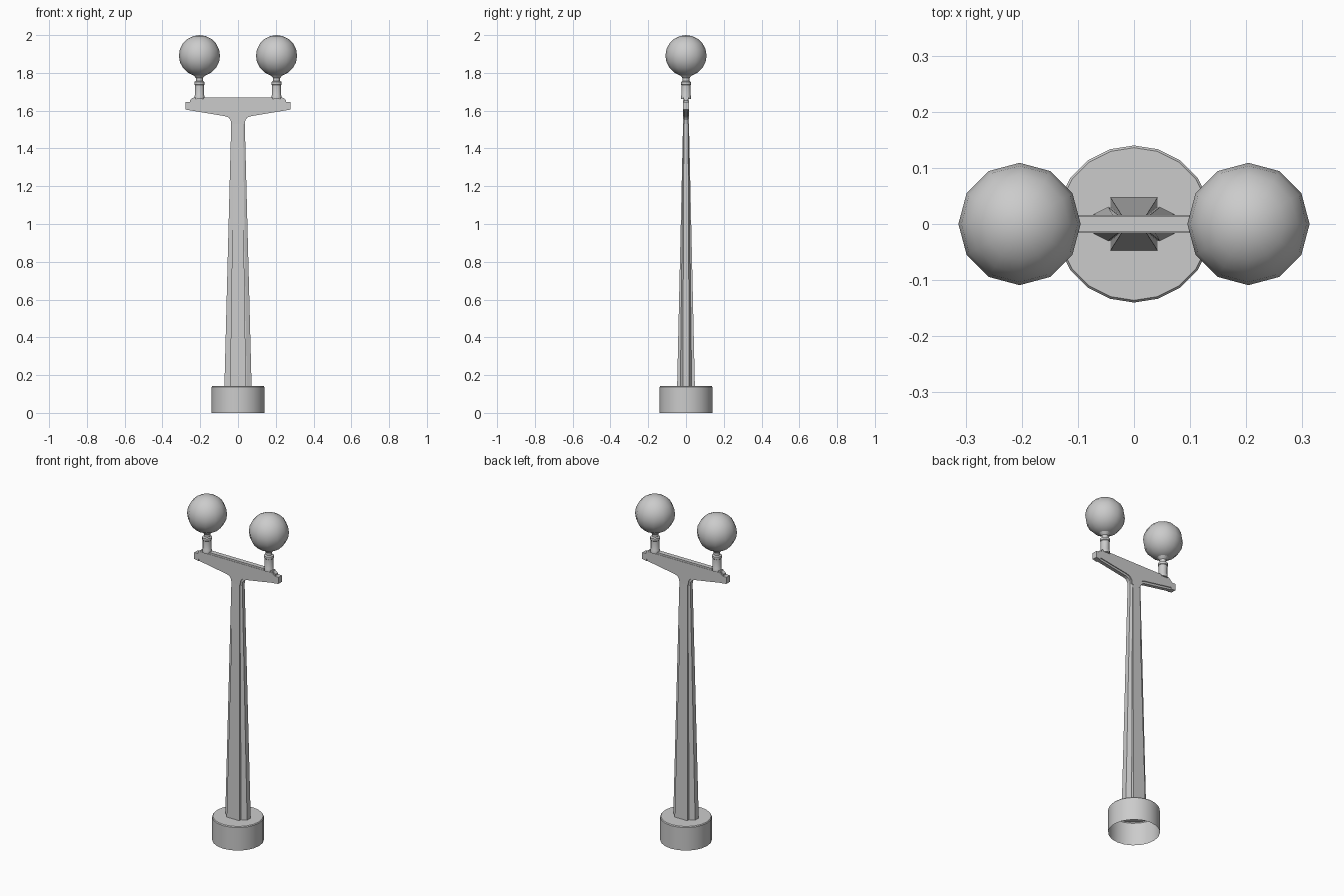
import bpy, bmesh
from math import cos, sin, tau, radians

if "Cube" in bpy.data.objects:
    bpy.data.objects.remove(bpy.data.objects["Cube"])


def make(name, verts, faces, smooth=True, angle=35):
    me = bpy.data.meshes.new(name)
    me.from_pydata(verts, [], faces)
    bm = bmesh.new()
    bm.from_mesh(me)
    bmesh.ops.recalc_face_normals(bm, faces=bm.faces)
    bm.to_mesh(me)
    bm.free()
    ob = bpy.data.objects.new(name, me)
    bpy.context.collection.objects.link(ob)
    if smooth:
        bpy.ops.object.select_all(action='DESELECT')
        bpy.context.view_layer.objects.active = ob
        ob.select_set(True)
        bpy.ops.object.shade_smooth_by_angle(angle=radians(angle))
    return ob


def lathe(name, profile, sides, cx=0.0, cap_bottom=False, cap_top=True):
    verts = [(cx + r * sin(tau * i / sides), r * cos(tau * i / sides), z)
             for r, z in profile for i in range(sides)]
    faces = [(k * sides + i, k * sides + (i + 1) % sides,
              (k + 1) * sides + (i + 1) % sides, (k + 1) * sides + i)
             for k in range(len(profile) - 1) for i in range(sides)]
    if cap_bottom:
        faces.append(tuple(range(sides)))
    if cap_top:
        faces.append(tuple(range(len(verts) - sides, len(verts))))
    return make(name, verts, faces)


def mirrored(half):
    """Complete a right-half outline with its left-half reflection."""
    return half + [(-x, z) for x, z in reversed(half)]


def plate(name, outline, t):
    n = len(outline)
    verts = [(x, y, z) for y in (-t, t) for x, z in outline]
    faces = [tuple(range(n)), tuple(range(n, 2 * n))]
    faces += [(i, (i + 1) % n, n + (i + 1) % n, n + i) for i in range(n)]
    return make(name, verts, faces, smooth=False)


def loft(name, bottom, top, z0, z1):
    """Tapered column from two quarter sections, mirrored in x and y."""
    def ring(q, z):
        half = q + [(-x, y) for x, y in reversed(q)]
        full = half + [(-x, -y) for x, y in half]
        return [(x, y, z) for x, y in full]
    a, b = ring(bottom, z0), ring(top, z1)
    n = len(a)
    faces = [(i, (i + 1) % n, n + (i + 1) % n, n + i) for i in range(n)]
    faces += [tuple(range(n)), tuple(range(n, 2 * n))]
    return make(name, a + b, faces, smooth=False)


# round base, open underneath
lathe("base", [(0.14, 0), (0.14, 0.137), (0.136, 0.142)], 20)

# tapered post: side fins and a raised central rib
loft("post_fins", [(0.072, 0.017), (0.046, 0.03)],
     [(0.036, 0.011), (0.026, 0.014)], 0.14, 1.53)
loft("post_rib", [(0.042, 0.047)], [(0.021, 0.014)], 0.14, 1.61)

# T-shaped arm: outer rim plate and thicker inset panel
plate("arm_rim", mirrored([
    (0.036, 1.53), (0.039, 1.55), (0.049, 1.563), (0.065, 1.57),
    (0.255, 1.602), (0.255, 1.655), (0.24, 1.668)]), 0.011)
plate("arm_panel", mirrored([
    (0.024, 1.53), (0.029, 1.557), (0.042, 1.575), (0.065, 1.583),
    (0.255, 1.614), (0.255, 1.645), (0.236, 1.66)]), 0.016)
plate("arm_top", mirrored([(0.245, 1.65), (0.235, 1.67)]), 0.014)

for side, s in (("left", -1), ("right", 1)):
    # stepped end of the arm
    end = [(0.25, 1.601), (0.278, 1.606), (0.278, 1.645), (0.25, 1.645)]
    plate(side + "_arm_end", [(s * x, z) for x, z in end], 0.016)
    # lamp holder with collar and flared neck
    cx = s * 0.204
    lathe(side + "_lamp_holder", [
        (0.026, 1.662), (0.026, 1.678), (0.024, 1.682), (0.024, 1.735),
        (0.027, 1.738), (0.027, 1.752), (0.018, 1.757), (0.018, 1.772),
        (0.034, 1.79)], 12, cx, cap_bottom=True)
    # globe
    bpy.ops.mesh.primitive_uv_sphere_add(
        segments=12, ring_count=10, radius=0.109, location=(cx, 0, 1.891))
    bpy.context.object.name = side + "_globe"
    bpy.ops.object.shade_smooth()
